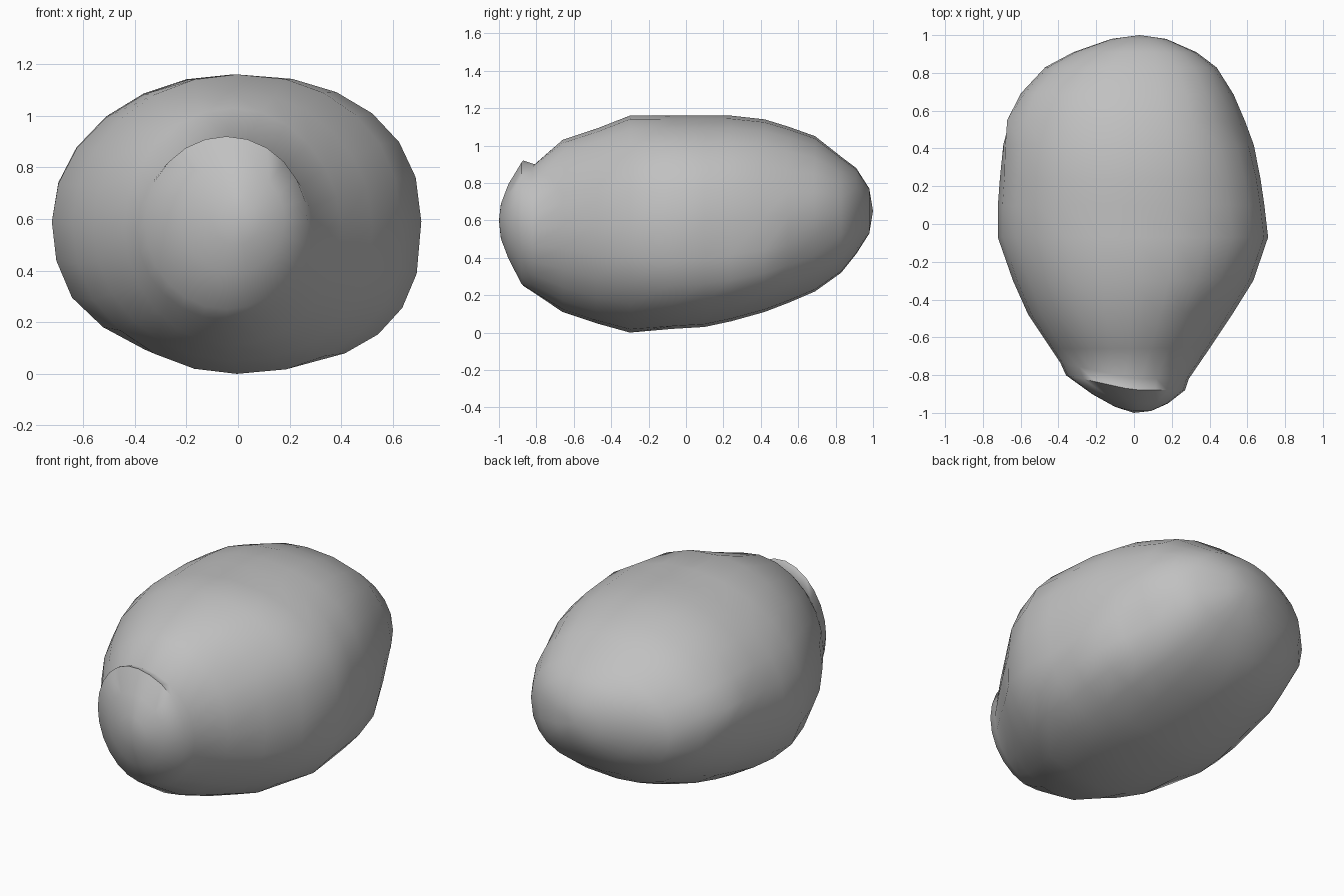
import bpy
import bmesh
from math import cos, sin, tau, radians, copysign
from mathutils import Vector

cube = bpy.data.objects.get("Cube")
if cube:
    bpy.data.objects.remove(cube, do_unlink=True)

stone = bpy.data.materials.new("grey stone")
stone.use_nodes = True
grey = (0.53, 0.53, 0.53, 1)
stone.diffuse_color = grey
stone.node_tree.nodes["Principled BSDF"].inputs["Base Color"].default_value = grey

SIDES = 24
CAP_RINGS = 4
# Cross-sections along the boulder: y, left x, right x, bottom z, top z
SECTIONS = [
    (-.99, -.10, .09, .50, .69),
    (-.95, -.22, .18, .39, .80),
    (-.88, -.36, .27, .25, .92),
    (-.82, -.39, .29, .21, .90),
    (-.66, -.44, .40, .11, 1.03),
    (-.48, -.56, .52, .05, 1.09),
    (-.30, -.64, .63, 0, 1.16),
    (-.07, -.72, .71, .02, 1.16),
    (.10, -.72, .69, .03, 1.16),
    (.24, -.71, .67, .06, 1.16),
    (.42, -.69, .64, .11, 1.14),
    (.55, -.65, .60, .16, 1.10),
    (.69, -.60, .54, .22, 1.05),
    (.83, -.47, .44, .32, .94),
    (.91, -.32, .33, .42, .88),
    (.98, -.12, .17, .53, .77),
]

# Broad swellings and chips: centre, push, radius
BUMPS = [
    ((.60, .35, .20), (.05, 0, -.01), .18),
    ((.53, .68, .42), (-.04, -.01, .02), .14),
    ((.50, .55, .80), (-.03, -.01, -.02), .20),
    ((.58, -.30, .35), (.02, 0, 0), .15),
    ((.35, -.45, .90), (-.02, .02, -.01), .20),
    ((-.65, .52, .75), (-.05, 0, .01), .09),
    ((-.62, -.10, .27), (-.02, 0, -.01), .20),
]


def rounded(value, power):
    return copysign(abs(value) ** (2 / power), value)


def fullness(c, s, y):
    # The right flank is squarer, most of all low down behind the middle
    if c <= 0 or y < -.6:
        return 2
    return 2.6 if s < 0 and y > -.2 else 2.25


def worn(point):
    p = Vector(point)
    moved = p.copy()
    for centre, push, radius in BUMPS:
        distance = (p - Vector(centre)).length / radius
        moved += Vector(push) * 2.718 ** (-distance * distance)
    return moved


# Boulder body, skinned ring by ring
bm = bmesh.new()
rings = []
for index, (y, left, right, low, high) in enumerate(SECTIONS):
    ring = []
    for i in range(SIDES):
        c, s = cos(tau * i / SIDES), sin(tau * i / SIDES)
        power = fullness(c, s, y)
        x = (left + right) / 2 + (right - left) / 2 * rounded(c, power)
        z = (low + high) / 2 + (high - low) / 2 * rounded(s, power)
        # The front cap slants back on its left edge
        slant = max(0, -x) * .22 if index < CAP_RINGS else 0
        ring.append(bm.verts.new(worn((x, y + slant, z))))
    rings.append(ring)

for ring, after in zip(rings, rings[1:]):
    for i in range(SIDES):
        j = (i + 1) % SIDES
        bm.faces.new((ring[i], ring[j], after[j], after[i]))

# Rounded ends
for ring, tip in ((rings[0], (0, -1, .60)), (rings[-1], (.03, 1, .65))):
    end = bm.verts.new(tip)
    for i in range(SIDES):
        bm.faces.new((ring[i], ring[(i + 1) % SIDES], end))
bmesh.ops.recalc_face_normals(bm, faces=bm.faces)

mesh = bpy.data.meshes.new("boulder")
bm.to_mesh(mesh)
bm.free()
mesh.materials.append(stone)
boulder = bpy.data.objects.new("boulder", mesh)
bpy.context.collection.objects.link(boulder)

bpy.ops.object.select_all(action="DESELECT")
boulder.select_set(True)
bpy.context.view_layer.objects.active = boulder
bpy.ops.object.shade_smooth_by_angle(angle=radians(60))
